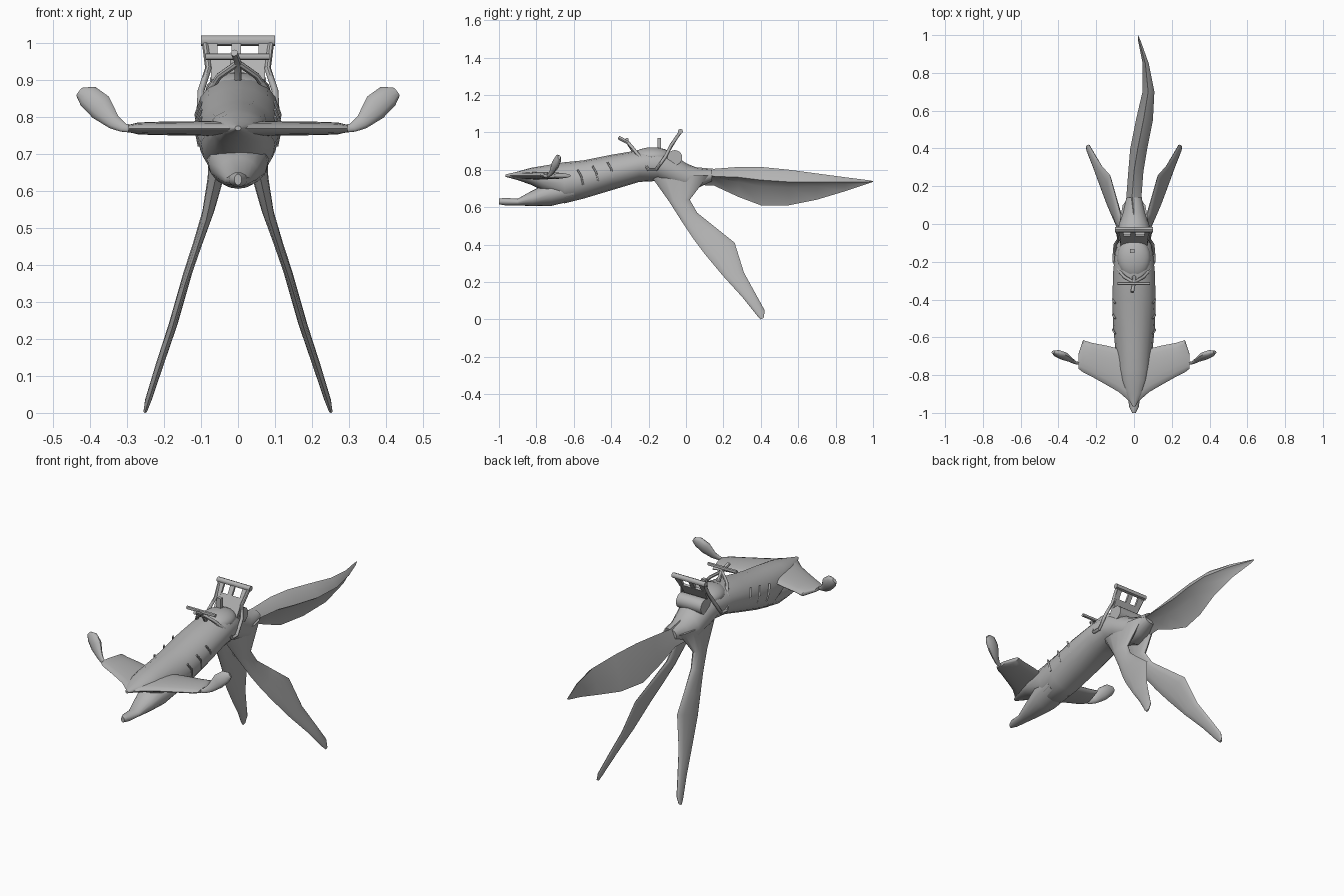
import bpy, bmesh
from math import sin, cos, pi, radians, atan
from mathutils import Vector

cube = bpy.data.objects.get("Cube")
if cube:
    bpy.data.objects.remove(cube, do_unlink=True)

grey = bpy.data.materials.new("plain_grey")
grey.use_nodes = True
tone = (.45, .45, .45, 1)
grey.diffuse_color = tone
grey.node_tree.nodes["Principled BSDF"].inputs["Base Color"].default_value = tone


def finish(obj, angle=45):
    """Apply the material and smooth shading with kept edges."""
    obj.data.materials.clear()
    obj.data.materials.append(grey)
    bpy.ops.object.select_all(action='DESELECT')
    obj.select_set(True)
    bpy.context.view_layer.objects.active = obj
    bpy.ops.object.shade_smooth_by_angle(angle=radians(angle))
    return obj


def loft(name, rings, angle=45):
    """Skin a list of closed rings of points and cap both ends."""
    bm = bmesh.new()
    loops = [[bm.verts.new(point) for point in ring] for ring in rings]
    for near, far in zip(loops, loops[1:]):
        count = len(near)
        for i in range(count):
            j = (i + 1) % count
            bm.faces.new((near[i], near[j], far[j], far[i]))
    bm.faces.new(loops[0])
    bm.faces.new(loops[-1])
    bmesh.ops.recalc_face_normals(bm, faces=bm.faces)
    mesh = bpy.data.meshes.new(name)
    bm.to_mesh(mesh)
    bm.free()
    obj = bpy.data.objects.new(name, mesh)
    bpy.context.collection.objects.link(obj)
    return finish(obj, angle)


def oval(centre, axis_a, axis_b, sides=16):
    """Elliptical ring spanned by two half-axes."""
    centre, axis_a, axis_b = Vector(centre), Vector(axis_a), Vector(axis_b)
    turns = [2 * pi * i / sides for i in range(sides)]
    return [centre + axis_a * cos(t) + axis_b * sin(t) for t in turns]


def trunk(name, sections):
    """Loft of upright ovals given as y, half width, top and bottom."""
    return loft(name, [oval((0, y, (top + low) / 2), (w, 0, 0), (0, 0, (top - low) / 2))
                       for y, w, top, low in sections])


def tube(name, points, radius):
    """Round bar following a path."""
    curve = bpy.data.curves.new(name, 'CURVE')
    curve.dimensions = '3D'
    curve.bevel_depth = radius
    curve.bevel_resolution = 2
    curve.use_fill_caps = True
    spline = curve.splines.new('POLY')
    spline.points.add(len(points) - 1)
    for knot, place in zip(spline.points, points):
        knot.co = (*place, 1)
    obj = bpy.data.objects.new(name, curve)
    bpy.context.collection.objects.link(obj)
    bpy.ops.object.select_all(action='DESELECT')
    obj.select_set(True)
    bpy.context.view_layer.objects.active = obj
    bpy.ops.object.convert(target='MESH')
    return finish(bpy.context.view_layer.objects.active)


def box(name, centre, size, tilt=0):
    bpy.ops.mesh.primitive_cube_add(size=1, location=centre, rotation=(tilt, 0, 0))
    obj = bpy.context.object
    obj.name, obj.scale = name, size
    return finish(obj)


# Torso with the upper beak, and the lower jaw
trunk("body", [
    (-.965, .008, .775, .762), (-.9, .045, .79, .745), (-.83, .07, .81, .72),
    (-.77, .085, .82, .69), (-.65, .1, .84, .62), (-.55, .11, .85, .645),
    (-.4, .115, .88, .69), (-.25, .11, .905, .735), (-.15, .1, .915, .74),
    (-.08, .09, .89, .71), (0, .08, .835, .68), (.06, .06, .81, .7), (.14, .04, .8, .74)])
trunk("lower_jaw", [
    (-1, .01, .645, .615), (-.97, .025, .65, .61), (-.9, .035, .645, .61),
    (-.82, .055, .69, .605), (-.72, .08, .74, .607), (-.6, .09, .76, .635)])

# Tail leaf: a ridge, an outer crease and a lower edge, hollow below the crease
tail = []
for y, top, crease, low in [
        (.04, (0, .815), (.055, .775), (-.05, .72)),
        (.15, (-.01, .805), (.04, .765), (-.04, .715)),
        (.28, (0, .815), (.05, .76), (-.03, .655)),
        (.4, (.02, .815), (.07, .745), (-.02, .61)),
        (.55, (.05, .8), (.1, .735), (.01, .61)),
        (.7, (.075, .78), (.108, .735), (.045, .64)),
        (.85, (.06, .76), (.078, .735), (.046, .685)),
        (.97, (.027, .745), (.035, .735), (.022, .725)),
        (1, (.02, .74), (.022, .738), (.02, .735))]:
    top, crease, low = Vector(top), Vector(crease), Vector(low)
    shoulder = top.lerp(crease, .5) + (crease - low) * .05
    hollow = crease.lerp(low, .5) + (top - crease.lerp(low, .5)) * .25
    back = top.lerp(low, .5) + (low - crease) * .06
    tail.append([(p.x, y, p.y) for p in (top, shoulder, crease, hollow, low, back)])
loft("tail_leaf", tail)

for side, label in ((1, "left"), (-1, "right")):
    # Long blade leg: front edge, back edge, sideways offset, half thickness
    rings = []
    for front, back, x, thick in [
            ((-.19, .77), (.12, .77), .045, .03),
            ((-.09, .63), (.02, .64), .06, .022),
            ((-.02, .52), (.06, .57), .08, .016),
            ((.04, .43), (.16, .49), .108, .013),
            ((.1, .35), (.26, .41), .135, .012),
            ((.2, .23), (.31, .25), .175, .012),
            ((.3, .12), (.365, .15), .21, .011),
            ((.38, .02), (.42, .05), .242, .009),
            ((.4, 0), (.417, .01), .25, .005)]:
        a, b = Vector((0, *front)), Vector((0, *back))
        slope = Vector((-.12, 0, 0)) * (b - a).z
        centre = (a + b) / 2 + Vector((x, 0, 0))
        half = (b - a) / 2 + slope
        half.x, centre.x = half.x * side, centre.x * side
        rings.append(oval(centre, half, (thick, 0, 0), 12))
    loft(label + "_leg", rings)

    # Flat head wing: x, leading y, trailing y, half thickness
    wing = [(0, -.96, -.66, .02), (.08, -.89, -.66, .02), (.14, -.855, -.645, .019),
            (.22, -.81, -.63, .018), (.27, -.785, -.615, .016), (.295, -.765, -.69, .01)]
    loft(label + "_wing", [oval((side * x, (a + b) / 2, .768), (0, (b - a) / 2, 0),
                                (0, 0, thick)) for x, a, b, thick in wing])

    # Upturned pod on the wing tip
    pod = [(.27, -.74, .765, .012), (.31, -.735, .77, .013), (.335, -.72, .785, .02),
           (.37, -.7, .825, .036), (.405, -.685, .855, .032), (.428, -.678, .867, .014)]
    loft(label + "_wing_pod", [oval((side * x, y, z), (-side * .6 * r, 0, .8 * r),
                                    (side * r * .2, r * -.55, 0), 12) for x, y, z, r in pod])

    # Gill flaps along the flank
    for i in range(3):
        y = -.58 + i * .08
        flap = tube(f"{label}_gill_{i}", [(side * .1, y, .8 + i * .02),
                                          (side * .113, y + .02, .765 + i * .02),
                                          (side * .104, y + .03, .72 + i * .02)], .005)

    # Saddle strap: front peak, flank, and up to the backrest
    strap = [(0, -.31, .945), (.05, -.28, .91), (.085, -.24, .86), (.105, -.2, .8),
             (.104, -.16, .8), (.1, -.11, .87), (.08, -.08, .93), (.088, -.035, .995)]
    tube(label + "_saddle_strap", [(side * x, y, z) for x, y, z in strap], .009)

    # Backrest side post
    box(label + "_backrest_post", (side * .07, -.05, .97), (.028, .012, .07), -atan(.6))

# Seat pad
bpy.ops.mesh.primitive_uv_sphere_add(segments=20, ring_count=10, location=(0, -.18, .87))
seat = bpy.context.object
seat.name, seat.scale = "seat_pad", (.088, .11, .05)
finish(seat)

# Backrest with two openings and a top bar
box("backrest_panel", (0, -.09, .902), (.145, .012, .12), -atan(.6))
box("backrest_middle_post", (-.005, -.05, .97), (.026, .012, .07), -atan(.6))
tube("backrest_top_bar", [(-.1, -.03, 1.005), (.1, -.03, 1.005)], .014)

# Steering bar, its stem, and the small seat peg
tube("handlebar", [(-.088, -.315, .962), (.085, -.315, .962)], .009)
tube("handlebar_stem", [(-.01, -.36, .972), (0, -.31, .945), (0, -.28, .9)], .01)
box("seat_peg", (-.01, -.143, .94), (.024, .02, .06))

# Bedroll behind the backrest
bpy.ops.mesh.primitive_cylinder_add(vertices=20, radius=.04, depth=.15,
                                    location=(0, -.06, .865), rotation=(0, pi / 2, 0))
bpy.context.object.name = "bedroll"
finish(bpy.context.object)
